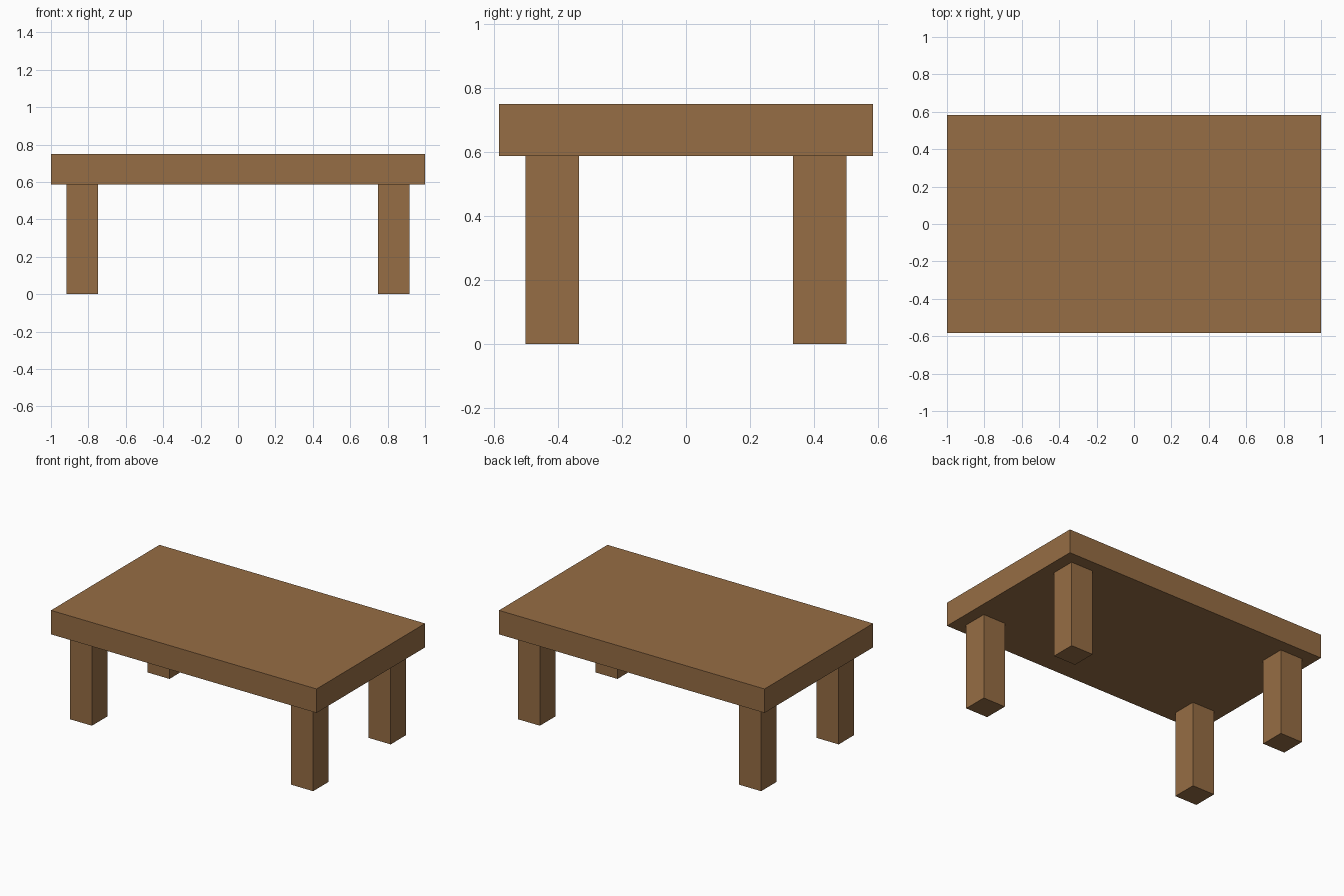
import bpy

cube = bpy.data.objects.get("Cube")
if cube:
    bpy.data.objects.remove(cube, do_unlink=True)

# Single wood colour
wood = bpy.data.materials.new("brown_wood")
wood.use_nodes = True
colour = (0.305, 0.153, 0.058, 1.0)
wood.diffuse_color = colour
wood.node_tree.nodes["Principled BSDF"].inputs["Base Color"].default_value = colour


def add_box(name, centre, size):
    bpy.ops.mesh.primitive_cube_add(size=1, location=centre)
    box = bpy.context.object
    box.name = name
    box.scale = size
    bpy.ops.object.transform_apply(location=False, rotation=False, scale=True)
    box.data.materials.append(wood)
    return box


TOP_Z, UNDERSIDE_Z = 0.75, 0.587
LEG = 0.167

# Thick slab top
add_box("table_top", (0, 0, (TOP_Z + UNDERSIDE_Z) / 2),
        (2.0, 1.167, TOP_Z - UNDERSIDE_Z))

# Four square legs, inset from the edges
for side, sx in (("left", 1), ("right", -1)):
    for end, sy in (("front", -1), ("back", 1)):
        add_box(f"{end}_{side}_leg", (sx * 0.833, sy * 0.417, UNDERSIDE_Z / 2),
                (LEG, LEG, UNDERSIDE_Z))
